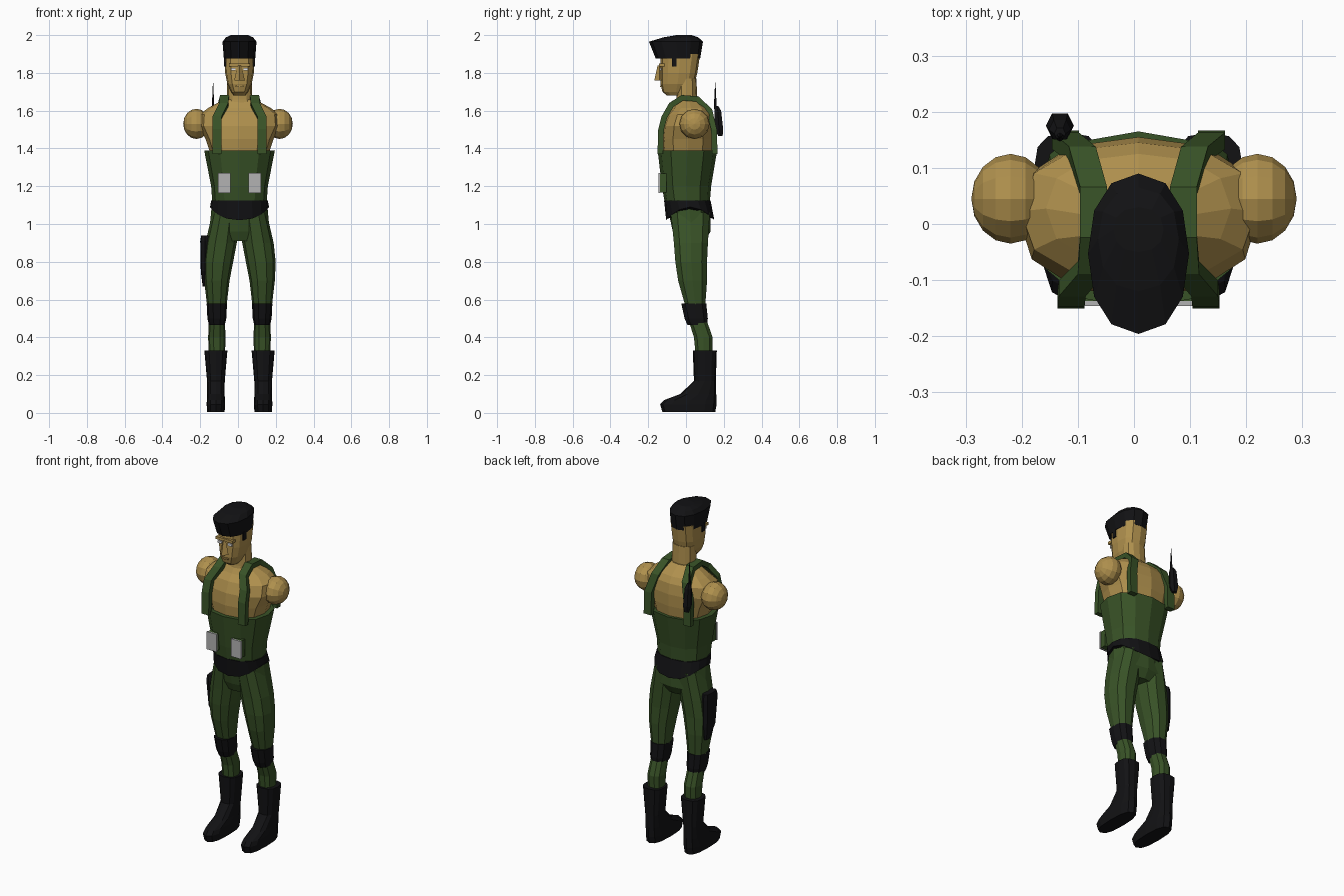
import bpy
import bmesh
from math import cos, sin, pi
from mathutils import Vector

if "Cube" in bpy.data.objects:
    bpy.data.objects.remove(bpy.data.objects["Cube"], do_unlink=True)

BODY_CENTRE = .008


def make_material(name, red, green, blue):
    mat = bpy.data.materials.new(name)
    mat.use_nodes = True
    mat.diffuse_color = (red, green, blue, 1)
    shader = mat.node_tree.nodes["Principled BSDF"]
    shader.inputs["Base Color"].default_value = mat.diffuse_color
    shader.inputs["Roughness"].default_value = .9
    return mat


skin = make_material("tan skin", .43, .28, .075)
cloth = make_material("olive green cloth", .04, .085, .02)
black = make_material("black", .006, .006, .007)
grey = make_material("light grey", .45, .45, .45)
white = make_material("eye white", .8, .8, .8)


def finish(name, bm, mat, shift=BODY_CENTRE):
    """Turn the bmesh into a flat-shaded object on the body's centre line."""
    bmesh.ops.recalc_face_normals(bm, faces=bm.faces)
    mesh = bpy.data.meshes.new(name)
    bm.to_mesh(mesh)
    bm.free()
    mesh.materials.append(mat)
    ob = bpy.data.objects.new(name, mesh)
    ob.location.x = shift
    bpy.context.collection.objects.link(ob)
    return ob


def signed_power(value, exponent):
    return abs(value) ** exponent * (1 if value >= 0 else -1)


def loft(name, mat, rings, centre=lambda z: 0, sides=12, square=.85, dip=0):
    """Skin over superellipse rings, each (height, half width, front, back).

    The lowest ring sinks by dip at the front and the back.
    """
    bm = bmesh.new()
    loops = []
    for z, half, front, back in rings:
        loop = []
        for i in range(sides):
            angle = 2 * pi * i / sides
            across = signed_power(cos(angle), square)
            along = signed_power(sin(angle), square)
            x = centre(z) + half * across
            y = (front + back) / 2 + along * (back - front) / 2
            sink = 0 if loops else dip * along * along
            loop.append(bm.verts.new((x, y, z - sink)))
        loops.append(loop)
    for lower, upper in zip(loops, loops[1:]):
        for i in range(sides):
            bm.faces.new((lower[i - 1], lower[i], upper[i], upper[i - 1]))
    bm.faces.new(loops[0])
    bm.faces.new(loops[-1])
    return finish(name, bm, mat)


def box(name, mat, centre, size):
    bm = bmesh.new()
    bmesh.ops.create_cube(bm, size=1)
    for vert in bm.verts:
        vert.co = Vector(centre) + vert.co * Vector(size)
    return finish(name, bm, mat)


def cone(name, mat, centre, base, tip, height, sides):
    bm = bmesh.new()
    bmesh.ops.create_cone(bm, cap_ends=True, segments=sides,
                          radius1=base, radius2=tip, depth=height)
    bmesh.ops.translate(bm, verts=bm.verts, vec=centre)
    return finish(name, bm, mat)


def strap(name, path, half, side):
    """Ribbon along the path, given a thickness by a modifier."""
    bm = bmesh.new()
    rows = [[bm.verts.new((side * (x + d), y, z)) for d in (-half, half)]
            for x, y, z in path]
    for (a, b), (c, d) in zip(rows, rows[1:]):
        bm.faces.new((a, b, d, c))
    solid = finish(name, bm, cloth).modifiers.new("thickness", "SOLIDIFY")
    solid.thickness = .03
    solid.offset = 0


def shoulder(name, side):
    """Rounded stump whose poles point sideways."""
    bm = bmesh.new()
    bmesh.ops.create_uvsphere(bm, u_segments=12, v_segments=8, radius=1)
    for vert in bm.verts:
        x, y, z = vert.co
        vert.co = (side * .22 + z * .07, .045 + x * .08, 1.53 + y * .08)
    finish(name, bm, skin, shift=0)


# Head, neck and face
loft("head", skin, [(1.68, .03, -.1, 0), (1.7, .045, -.125, .02),
                    (1.74, .064, -.135, .045), (1.8, .076, -.135, .06),
                    (1.9, .08, -.135, .075)], square=.75)
loft("neck", skin, [(1.6, .08, -.06, .08), (1.66, .068, -.05, .06),
                    (1.77, .065, -.045, .055)])
cone("nose", skin, (0, -.14, 1.8), .028, .01, .08, sides=4)
box("brow", skin, (0, -.125, 1.843), (.11, .036, .016))
box("lips", skin, (0, -.13, 1.73), (.04, .016, .008))

# Flat-top hair with a pointed front
loft("hair", black, [(1.875, .083, -.16, .075), (1.965, .09, -.196, .09),
                     (1.988, .072, -.12, .065), (2, .045, -.05, .03)],
     square=.9)

# Bare chest, sleeveless top, belt and hips
loft("chest", skin, [(1.36, .15, -.125, .145), (1.45, .18, -.133, .155),
                     (1.52, .215, -.125, .155), (1.58, .21, -.1, .145),
                     (1.615, .165, -.07, .125), (1.665, .07, -.04, .065)])
loft("vest", cloth, [(1.1, .143, -.11, .125), (1.2, .15, -.128, .133),
                     (1.39, .187, -.15, .165)])
loft("belt", black, [(1.09, .156, -.105, .15), (1.125, .15, -.116, .13)],
     sides=16, dip=.07)
loft("hips", cloth, [(.91, .09, -.05, .1), (.96, .16, -.07, .13),
                     (1.1, .147, -.1, .13)])

strap_path = [(.12, -.136, 1.37), (.12, -.132, 1.5), (.118, -.115, 1.565),
              (.084, -.078, 1.63), (.08, -.02, 1.668), (.08, .06, 1.662),
              (.1, .125, 1.6), (.13, .148, 1.5), (.13, .152, 1.37)]

for side, label in ((1, "left"), (-1, "right")):
    def leg_line(z):
        """Legs stand straight below the thigh and lean in above it."""
        return side * (.12 - .15 * max(0, z - .75))

    shoulder(label + "_shoulder", side)
    strap(label + "_strap", strap_path, .024, side)

    # Sideburn and eye
    box(label + "_sideburn", black, (side * .077, -.062, 1.86), (.009, .025, .05))
    box(label + "_eye", white, (side * .033, -.134, 1.82), (.026, .009, .013))

    # Belly pouch with a grey front
    box(label + "_pouch", cloth, (side * .08, -.122, 1.217), (.06, .035, .1))
    box(label + "_pouch_front", grey, (side * .08, -.142, 1.217), (.066, .009, .105))

    # Leg, knee pad and boot
    loft(label + "_leg", cloth, [
        (.3, .043, .05, .14), (.4, .046, .04, .143), (.48, .043, .015, .115),
        (.58, .053, -.01, .105), (.7, .067, -.045, .115), (.8, .079, -.06, .115),
        (.9, .083, -.068, .12), (1.06, .07, -.085, .13)],
        centre=leg_line, sides=10)
    loft(label + "_knee_pad", black, [
        (.465, .042, .005, .115), (.5, .05, -.01, .118), (.58, .054, -.028, .11)],
        centre=leg_line, sides=10)
    loft(label + "_boot", black, [
        (.005, .046, -.125, .155), (.045, .049, -.137, .162),
        (.068, .048, -.115, .162), (.1, .046, -.03, .16),
        (.17, .047, .042, .158), (.33, .061, .036, .163)],
        centre=lambda z: side * .125, square=.75)

# Thigh holster on the right leg
loft("holster", black, [(.67, .012, .035, .075), (.75, .022, -.01, .085),
                        (.91, .025, -.03, .085), (.94, .02, -.025, .08)],
     centre=lambda z: -.183, sides=8, square=.6)

# Sheath and thin spike on the right back strap
loft("back_sheath", black, [(1.465, .015, .17, .195), (1.5, .025, .15, .2),
                            (1.6, .02, .148, .188), (1.625, .01, .15, .172)],
     centre=lambda z: -.14, sides=6)
cone("back_spike", black, (-.14, .155, 1.68), .008, .001, .14, sides=6)
